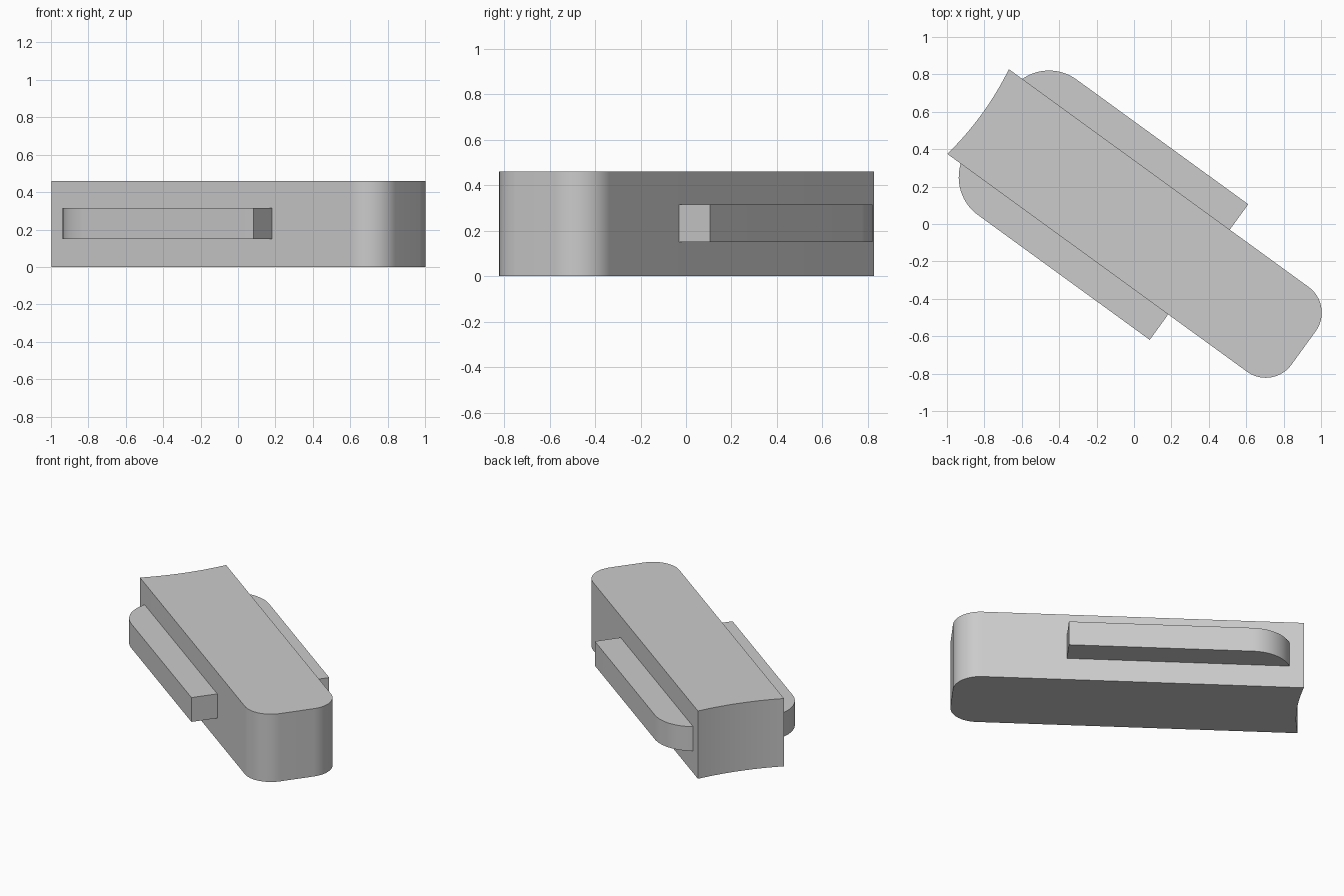
import bpy, bmesh, math

cube = bpy.data.objects.get("Cube")
if cube:
    bpy.data.objects.remove(cube, do_unlink=True)

grey = bpy.data.materials.new("plain grey")
grey.use_nodes = True
grey.diffuse_color = (0.6, 0.6, 0.6, 1)
grey.node_tree.nodes["Principled BSDF"].inputs["Base Color"].default_value = (0.6, 0.6, 0.6, 1)

ANGLE = math.radians(-36)
HALF_WIDTH = 0.28


def arc(cx, cy, r, start, end, steps=20):
    """Points along an arc, angles in degrees."""
    angles = [math.radians(start + (end - start) * i / steps) for i in range(steps + 1)]
    return [(cx + r * math.cos(a), cy + r * math.sin(a)) for a in angles]


def extrude_profile(name, points, bottom, top):
    """Flat outline raised into a solid, turned onto the diagonal."""
    bm = bmesh.new()
    face = bm.faces.new([bm.verts.new((x, y, bottom)) for x, y in points])
    raised = bmesh.ops.extrude_face_region(bm, geom=[face])["geom"]
    verts = [v for v in raised if isinstance(v, bmesh.types.BMVert)]
    bmesh.ops.translate(bm, verts=verts, vec=(0, 0, top - bottom))
    bmesh.ops.recalc_face_normals(bm, faces=bm.faces)
    mesh = bpy.data.meshes.new(name)
    bm.to_mesh(mesh)
    bm.free()
    mesh.materials.append(grey)
    obj = bpy.data.objects.new(name, mesh)
    bpy.context.collection.objects.link(obj)
    obj.rotation_euler.z = ANGLE
    obj.location = (-0.002, -0.003, 0)
    bpy.ops.object.select_all(action="DESELECT")
    obj.select_set(True)
    bpy.context.view_layer.objects.active = obj
    bpy.ops.object.shade_smooth_by_angle(angle=math.radians(30))
    return obj


# Main bar: two rounded corners at one end, a shallow hollow at the other
r = 0.17
end = 1.123
body = arc(end - r, -HALF_WIDTH + r, r, -90, 0) + arc(end - r, HALF_WIDTH - r, r, 0, 90)
for i in range(21):
    t = 1 - i / 10
    body.append((-1.028 + 0.024 * (1 - t * t), HALF_WIDTH * t))
extrude_profile("main_bar", body, 0, 0.46)

# Side rails: square at one end, curving into the bar at the other
r = 0.25
outer = 0.448
inner = HALF_WIDTH - 0.02
stop = 180 - math.degrees(math.asin((inner - outer + r) / r))
rail = [(0.432, inner), (0.432, outer)] + arc(-0.703, outer - r, r, 90, stop)
rails = extrude_profile("side_rails", rail, 0.15, 0.315)
mirror = rails.modifiers.new("mirror", "MIRROR")
mirror.use_axis = (False, True, False)
